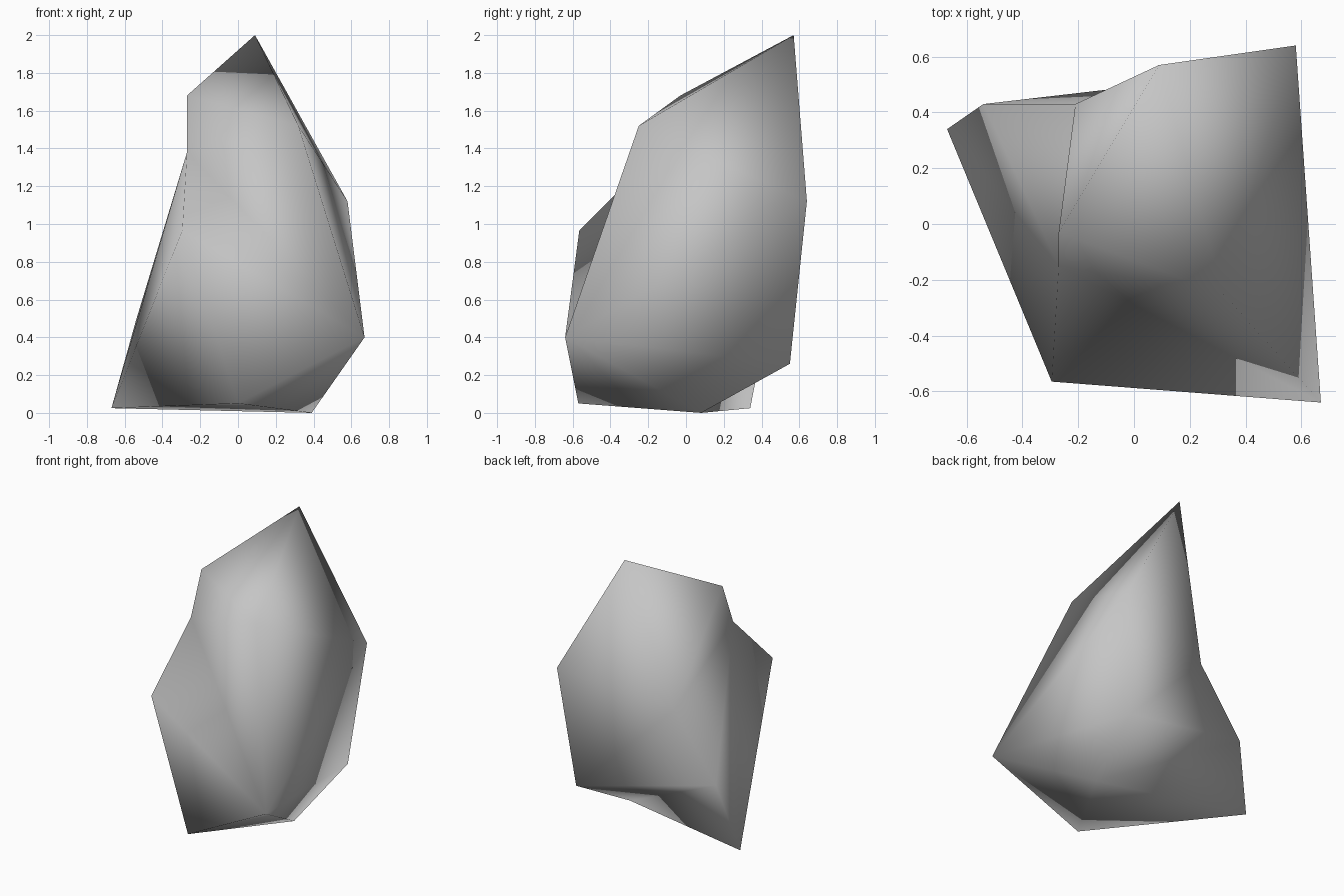
import bpy
import bmesh

# Remove the default cube only
cube = bpy.data.objects.get("Cube")
if cube:
    bpy.data.objects.remove(cube, do_unlink=True)

# Plain stone material
stone = bpy.data.materials.new("grey_stone")
stone.use_nodes = True
grey = (0.56, 0.56, 0.56, 1.0)
stone.diffuse_color = grey
stone.node_tree.nodes["Principled BSDF"].inputs["Base Color"].default_value = grey

# Corners of the boulder
corners = {
    "peak": (0.09, 0.57, 2.0),
    "brow": (-0.27, -0.03, 1.68),
    "crest": (0.32, -0.25, 1.52),
    "notch": (-0.27, -0.15, 1.38),
    "shoulder": (0.58, 0.64, 1.12),
    "hollow": (-0.21, 0.43, 0.95),
    "nose": (-0.295, -0.565, 0.965),
    "flank": (-0.54, 0.43, 0.49),
    "hip": (0.67, -0.64, 0.40),
    "heel": (0.49, 0.55, 0.26),
    "toe": (0.0, -0.57, 0.05),
    "spur": (-0.67, 0.34, 0.025),
    "foot": (0.39, 0.08, 0.0),
}

# Facets grouped by the side they cover
facets = {
    "underside": ["foot spur toe", "hip foot toe", "heel foot hip",
                  "heel flank foot", "flank spur foot"],
    "left": ["hip shoulder crest", "shoulder peak crest", "hip heel shoulder"],
    "front": ["peak brow crest", "brow notch crest", "crest notch hip",
              "notch nose hip", "nose toe hip"],
    "right": ["nose spur toe", "spur notch nose", "flank notch spur",
              "notch brow hollow", "hollow flank notch"],
    "back": ["peak hollow brow", "peak shoulder hollow",
             "shoulder heel hollow", "heel flank hollow"],
}

# Build the closed, smooth-shaded boulder
bm = bmesh.new()
verts = {name: bm.verts.new(co) for name, co in corners.items()}
for side in facets.values():
    for facet in side:
        face = bm.faces.new([verts[name] for name in facet.split()])
        face.smooth = True
bmesh.ops.recalc_face_normals(bm, faces=bm.faces[:])
mesh = bpy.data.meshes.new("boulder")
bm.to_mesh(mesh)
bm.free()
mesh.materials.append(stone)
boulder = bpy.data.objects.new("boulder", mesh)
bpy.context.collection.objects.link(boulder)
